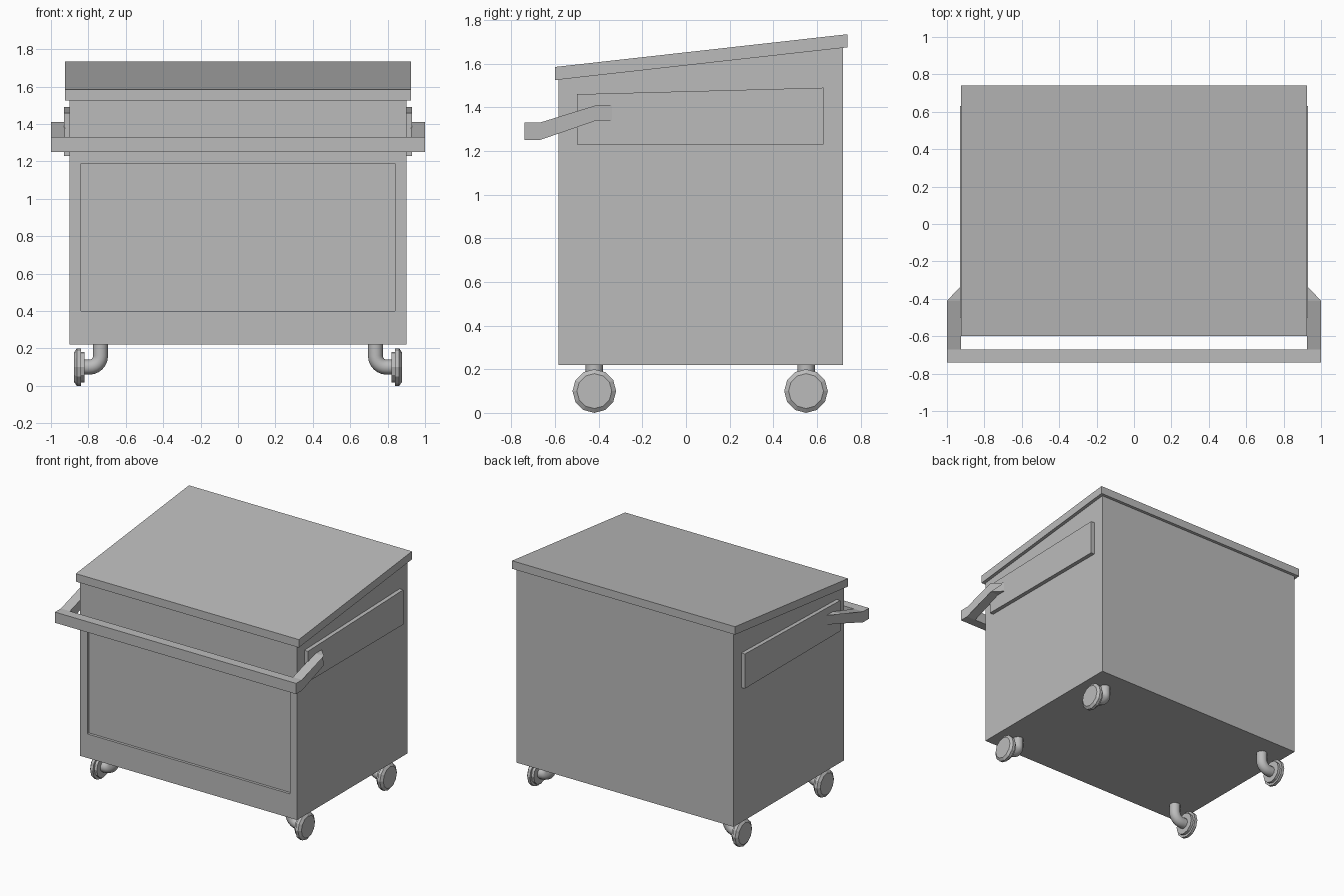
import bpy, bmesh
from math import cos, sin, pi
from mathutils import Vector

cube = bpy.data.objects.get("Cube")
if cube:
    bpy.data.objects.remove(cube, do_unlink=True)

grey = bpy.data.materials.new("plain grey")
grey.use_nodes = True
grey.diffuse_color = (0.5, 0.5, 0.5, 1)
grey.node_tree.nodes["Principled BSDF"].inputs["Base Color"].default_value = (0.5, 0.5, 0.5, 1)


def finish(name, bm, smooth=False):
    bmesh.ops.recalc_face_normals(bm, faces=bm.faces[:])
    mesh = bpy.data.meshes.new(name)
    bm.to_mesh(mesh)
    bm.free()
    mesh.materials.append(grey)
    obj = bpy.data.objects.new(name, mesh)
    bpy.context.collection.objects.link(obj)
    if smooth:
        bpy.ops.object.select_all(action="DESELECT")
        obj.select_set(True)
        bpy.context.view_layer.objects.active = obj
        bpy.ops.object.shade_smooth_by_angle(angle=0.8)
    return obj


def prism(profile, x0, x1):
    """Side profile of (y, z) points extruded from x0 to x1."""
    bm = bmesh.new()
    a = [bm.verts.new((x0, y, z)) for y, z in profile]
    b = [bm.verts.new((x1, y, z)) for y, z in profile]
    bm.faces.new(a)
    bm.faces.new(b)
    n = len(profile)
    for i in range(n):
        j = (i + 1) % n
        bm.faces.new((a[i], a[j], b[j], b[i]))
    return bm


def loft(rings, sides):
    """Joins circles given as (centre, radius, in-plane axis); the other axis is y."""
    bm = bmesh.new()
    loops = []
    for centre, radius, axis in rings:
        loops.append([bm.verts.new(Vector(centre) + radius * (
            Vector(axis) * cos(2 * pi * i / sides) + Vector((0, 1, 0)) * sin(2 * pi * i / sides)))
            for i in range(sides)])
    for p, q in zip(loops, loops[1:]):
        for i in range(sides):
            j = (i + 1) % sides
            bm.faces.new((p[i], p[j], q[j], q[i]))
    bm.faces.new(loops[0])
    bm.faces.new(loops[-1])
    return bm


# Body with a sloping top and a recessed front panel
bm = prism([(-0.585, 0.22), (0.72, 0.22), (0.72, 1.673), (-0.585, 1.527)], -0.9, 0.9)
bmesh.ops.recalc_face_normals(bm, faces=bm.faces[:])
front = min(bm.faces, key=lambda f: f.calc_center_median().y)
for depth in (0, 0.02):
    bmesh.ops.inset_individual(bm, faces=[front], thickness=0.01)
    mid = front.calc_center_median().z
    for v in front.verts:
        v.co = (0.84 if v.co.x > 0 else -0.84, -0.585 + depth, 1.19 if v.co.z > mid else 0.40)
finish("body", bm)

# Sloping lid
finish("lid", prism([(-0.6, 1.525), (0.74, 1.675), (0.74, 1.735), (-0.6, 1.585)], -0.925, 0.925))

# Handle bar across the front
finish("handle_bar", prism([(-0.74, 1.25), (-0.67, 1.25), (-0.67, 1.33), (-0.74, 1.33)], -0.93, 0.93))

arm = [(-0.74, 1.25), (-0.67, 1.25), (-0.41, 1.34), (-0.34, 1.34),
       (-0.34, 1.41), (-0.41, 1.41), (-0.67, 1.33), (-0.74, 1.33)]
plate = [(-0.5, 1.23), (0.63, 1.23), (0.63, 1.49), (-0.5, 1.46)]

for side, s in (("left", 1), ("right", -1)):
    # Raised side plate
    finish(side + "_side_plate", prism(plate, s * 0.89, s * 0.93))

    # Handle arm, with its rear end tapering in to the plate
    bm = prism(arm, s * 0.925, s * 1.0)
    for v in bm.verts:
        if v.co.y > -0.35 and abs(v.co.x) > 0.95:
            v.co.x = s * 0.932
    finish(side + "_handle_arm", bm)

    for end, y in (("front", -0.42), ("back", 0.55)):
        # Caster stem: straight down, quarter bend, then outward
        rings = [((s * 0.735, y, 0.23), 0.04, (s, 0, 0))]
        for k in range(7):
            t = k / 6 * pi / 2
            rings.append(((s * (0.795 - 0.06 * cos(t)), y, 0.16 - 0.06 * sin(t)),
                          0.04, (s * cos(t), 0, sin(t))))
        rings.append(((s * 0.825, y, 0.10), 0.04, (0, 0, 1)))
        finish(f"{end}_{side}_caster_stem", loft(rings, 12), smooth=True)

        # Caster wheel with a stepped hub and chamfered rim
        steps = [(0.82, 0.082), (0.84, 0.082), (0.84, 0.1), (0.862, 0.1), (0.876, 0.08)]
        finish(f"{end}_{side}_caster_wheel",
               loft([((s * x, y, 0.1), r, (0, 0, 1)) for x, r in steps], 12))
